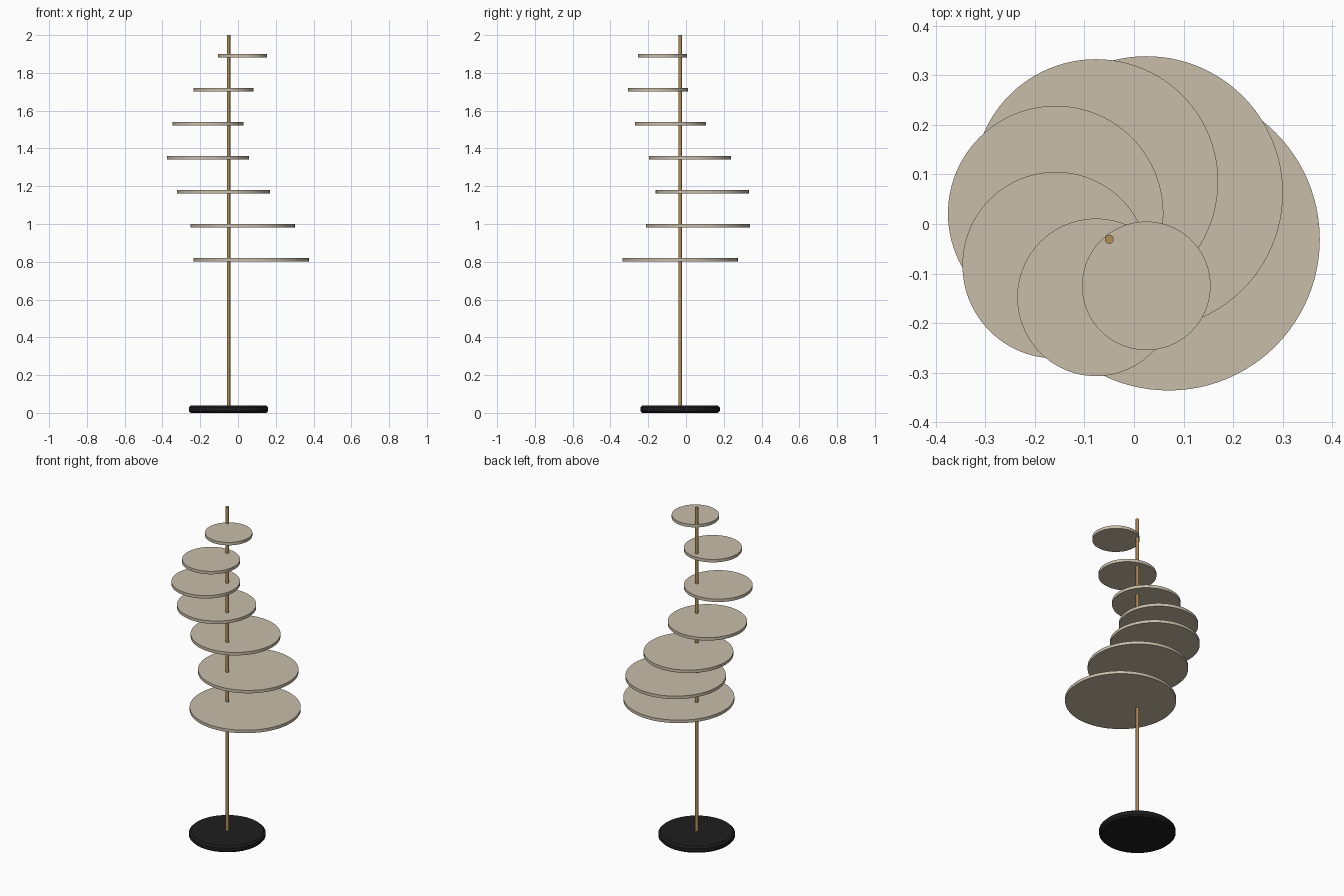
import bpy
import math

cube = bpy.data.objects.get("Cube")
if cube:
    bpy.data.objects.remove(cube, do_unlink=True)

POLE_X, POLE_Y = -0.05, -0.031


def make_material(name, color):
    mat = bpy.data.materials.new(name)
    mat.use_nodes = True
    mat.diffuse_color = (*color, 1)
    for node in mat.node_tree.nodes:
        if node.type == 'BSDF_PRINCIPLED':
            node.inputs["Base Color"].default_value = (*color, 1)
    return mat


def make_cylinder(name, x, y, bottom, top, radius, mat, sides=96, bevel=0):
    bpy.ops.mesh.primitive_cylinder_add(
        vertices=sides, radius=radius, depth=top - bottom,
        location=(x, y, (bottom + top) / 2))
    obj = bpy.context.object
    obj.name = name
    obj.data.materials.append(mat)
    bpy.ops.object.shade_smooth_by_angle(angle=math.radians(30))
    if bevel:
        mod = obj.modifiers.new("edge_bevel", 'BEVEL')
        mod.width = bevel
        mod.segments = 1
        mod.limit_method = 'ANGLE'
    return obj


linen = make_material("pale linen", (0.58, 0.51, 0.40))
brass = make_material("aged brass", (0.45, 0.27, 0.10))
black = make_material("matt black", (0.013, 0.013, 0.013))

# Weighted base and slim pole
make_cylinder("base", POLE_X, POLE_Y, 0, 0.039, 0.21, black, bevel=0.01)
make_cylinder("pole", POLE_X, POLE_Y, 0.03, 2.0, 0.009, brass, sides=32)

# Shrinking discs that spiral once around the pole
COUNT = 7
ORBIT = 0.12
THICKNESS = 0.018
for i in range(COUNT):
    angle = math.tau * i / COUNT
    radius = 0.305 - 0.0292 * i
    z = 0.811 + 0.18 * i
    make_cylinder(f"disc_{i + 1}",
                  POLE_X + ORBIT * math.cos(angle),
                  POLE_Y + ORBIT * math.sin(angle),
                  z - THICKNESS / 2, z + THICKNESS / 2, radius, linen)
